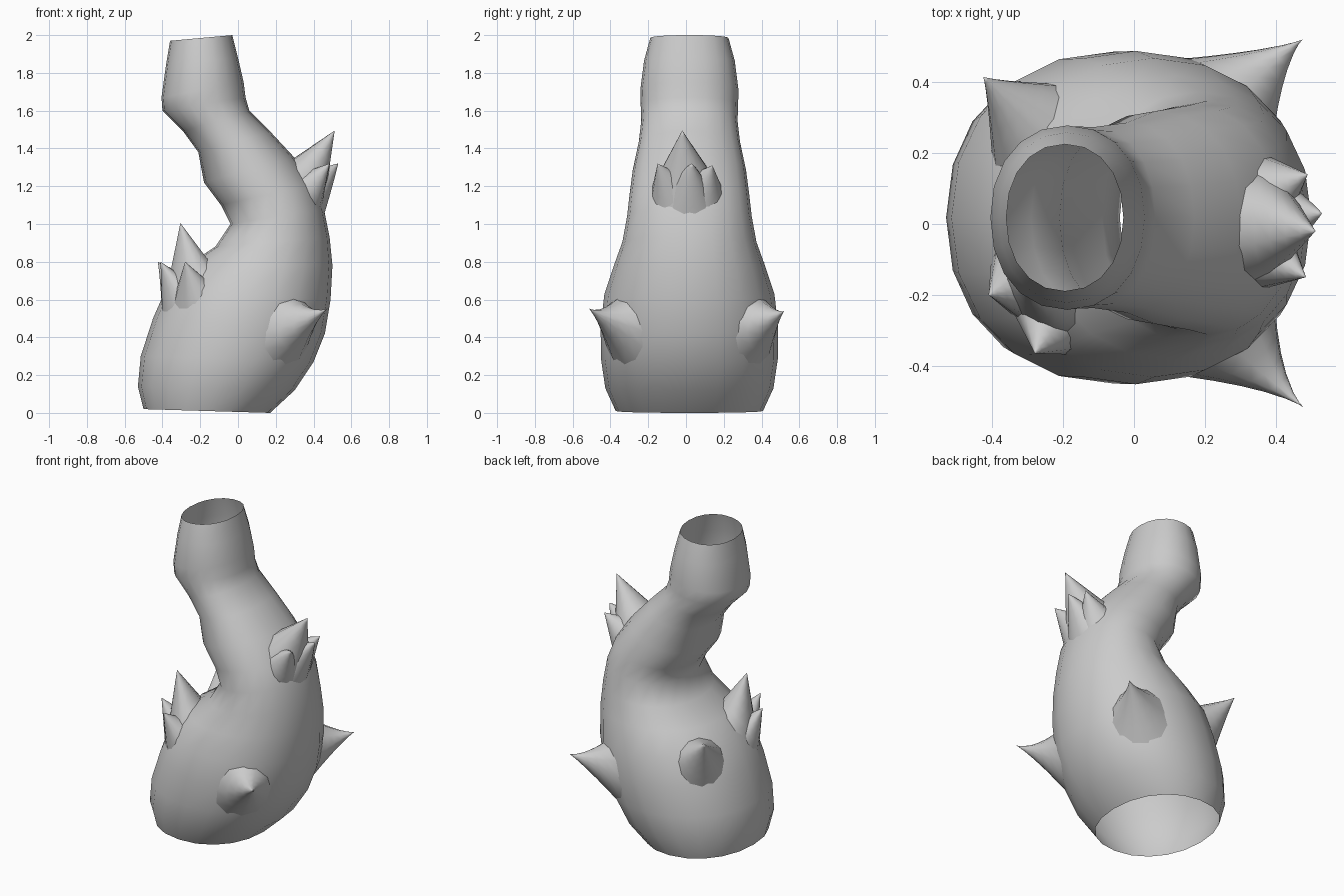
import bpy, bmesh, math
from mathutils import Vector
from mathutils.bvhtree import BVHTree

if "Cube" in bpy.data.objects:
    bpy.data.objects.remove(bpy.data.objects["Cube"])

SIDES = 20
YC = 0.018


def finish(bm, name):
    bmesh.ops.recalc_face_normals(bm, faces=bm.faces)
    for f in bm.faces:
        f.smooth = True
    me = bpy.data.meshes.new(name)
    bm.to_mesh(me)
    ob = bpy.data.objects.new(name, me)
    bpy.context.collection.objects.link(ob)
    return ob


def bridge(bm, a, b):
    n = len(a)
    for i in range(n):
        bm.faces.new((a[i], a[(i + 1) % n], b[(i + 1) % n], b[i]))


def power(v, p):
    return math.copysign(abs(v) ** p, v)


# Bent open trunk: each section is left x,z / right x,z / half depth
sections = [
    (-0.50, 0.02, 0.17, 0.00, 0.39),
    (-0.53, 0.14, 0.30, 0.12, 0.445),
    (-0.515, 0.30, 0.40, 0.27, 0.468),
    (-0.45, 0.50, 0.46, 0.42, 0.47),
    (-0.38, 0.66, 0.49, 0.60, 0.45),
    (-0.27, 0.78, 0.50, 0.78, 0.40),
    (-0.12, 0.88, 0.485, 0.93, 0.355),
    (-0.04, 1.00, 0.455, 1.08, 0.33),
    (-0.09, 1.10, 0.405, 1.21, 0.317),
    (-0.18, 1.22, 0.30, 1.35, 0.30),
    (-0.21, 1.38, 0.17, 1.49, 0.268),
    (-0.29, 1.49, 0.06, 1.60, 0.255),
    (-0.40, 1.60, 0.04, 1.67, 0.258),
    (-0.405, 1.67, 0.03, 1.75, 0.26),
    (-0.38, 1.85, 0.00, 1.88, 0.24),
    (-0.36, 1.97, -0.03, 2.00, 0.207),
]
bm = bmesh.new()
prev = None
for lx, lz, rx, rz, hy in sections:
    mid = Vector(((lx + rx) / 2, YC, (lz + rz) / 2))
    half = Vector(((rx - lx) / 2, 0, (rz - lz) / 2))
    ring = []
    for i in range(SIDES):
        a = math.tau * i / SIDES
        p = mid + half * power(math.cos(a), 0.93)
        p.y += hy * power(math.sin(a), 0.93)
        ring.append(bm.verts.new(p))
    if prev:
        bridge(bm, prev, ring)
    prev = ring
bm.normal_update()
tree = BVHTree.FromBMesh(bm)
finish(bm, "trunk")


# Flared thorn whose base ring is snapped onto the trunk
def thorn(name, base, radius, tip, flare=1.5, n=12):
    tip = Vector(tip)
    center, normal, _, _ = tree.find_nearest(Vector(base))
    u = normal.orthogonal().normalized()
    v = normal.cross(u)
    foot = []
    for i in range(n):
        a = math.tau * i / n
        p = center + radius * (u * math.cos(a) + v * math.sin(a))
        foot.append(tree.find_nearest(p)[0])
    b = bmesh.new()
    last = None
    for t in (0, 0.2, 0.4, 0.6, 0.8, 0.93):
        axis = center.lerp(tip, t)
        ring = [b.verts.new(axis + (p - center) * (1 - t) ** flare) for p in foot]
        if last:
            bridge(b, last, ring)
        last = ring
    point = b.verts.new(tip)
    for i in range(n):
        b.faces.new((last[i], last[(i + 1) % n], point))
    finish(b, name)


# Lower thorns on the right side
thorn("front_thorn", (0.28, -0.36, 0.43), 0.18, (0.478, -0.517, 0.555))
thorn("back_thorn", (0.28, 0.40, 0.43), 0.18, (0.475, 0.52, 0.54), 1.3)

# Upper cluster on the bend
thorn("upper_thorn", (0.43, -0.01, 1.24), 0.17, (0.512, -0.02, 1.495), 1.0)
thorn("upper_bud_front", (0.43, -0.10, 1.20), 0.11, (0.485, -0.15, 1.32), 1.0)
thorn("upper_bud_back", (0.43, 0.09, 1.20), 0.11, (0.49, 0.14, 1.31), 1.0)
thorn("upper_bud_middle", (0.44, 0.02, 1.17), 0.12, (0.53, 0.03, 1.32), 0.9)

# Left cluster at the front, and a single thorn behind
thorn("left_thorn", (-0.31, -0.19, 0.73), 0.17, (-0.305, -0.19, 1.005), 1.0)
thorn("left_bud_outer", (-0.36, -0.18, 0.64), 0.11, (-0.41, -0.20, 0.80), 1.0)
thorn("left_bud_front", (-0.28, -0.31, 0.66), 0.11, (-0.28, -0.365, 0.80), 1.0)
thorn("left_back_thorn", (-0.33, 0.30, 0.62), 0.15, (-0.425, 0.415, 0.80), 1.1)
